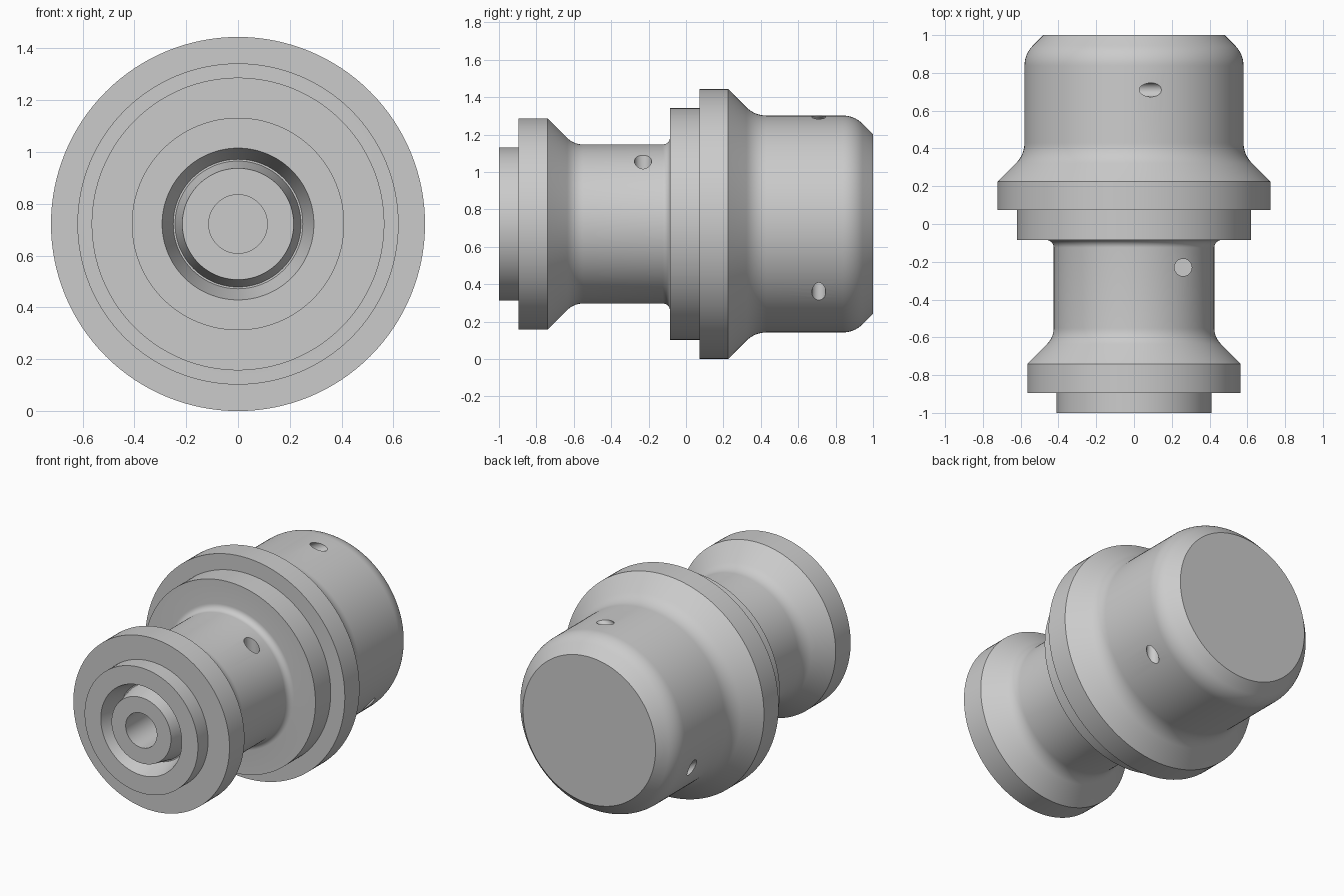
import bpy, bmesh
from math import radians, cos, sin, tan, pi
from mathutils import Vector, Matrix

cube = bpy.data.objects.get("Cube")
if cube:
    bpy.data.objects.remove(cube, do_unlink=True)

AXIS_Z = 0.722

metal = bpy.data.materials.new("plain grey metal")
metal.use_nodes = True
grey = (0.6, 0.6, 0.6, 1)
metal.diffuse_color = grey
metal.node_tree.nodes["Principled BSDF"].inputs["Base Color"].default_value = grey


def add_object(name, bm):
    mesh = bpy.data.meshes.new(name)
    bm.to_mesh(mesh)
    bm.free()
    mesh.materials.append(metal)
    obj = bpy.data.objects.new(name, mesh)
    bpy.context.collection.objects.link(obj)
    return obj


def rounded(corners, steps=8):
    """Turn (y, radius, fillet) corners into a profile with fillet arcs."""
    points = []
    for i, (y, r, fillet) in enumerate(corners):
        p = Vector((y, r))
        if not fillet:
            points.append(p)
            continue
        a = (Vector(corners[i - 1][:2]) - p).normalized()
        b = (Vector(corners[i + 1][:2]) - p).normalized()
        half = a.angle(b) / 2
        centre = p + (a + b).normalized() * fillet / sin(half)
        start = (p + a * fillet / tan(half) - centre).normalized()
        end = (p + b * fillet / tan(half) - centre).normalized()
        for k in range(steps + 1):
            points.append(centre + start.slerp(end, k / steps) * fillet)
    return points


def lathe(name, profile, segments=128):
    """Revolve a profile about the lengthwise axis."""
    bm = bmesh.new()
    verts = [bm.verts.new((r, y, 0)) for y, r in profile]
    edges = [bm.edges.new(pair) for pair in zip(verts, verts[1:])]
    bmesh.ops.spin(bm, geom=verts + edges, cent=(0, 0, 0), axis=(0, 1, 0),
                   angle=2 * pi, steps=segments, use_merge=True)
    bmesh.ops.remove_doubles(bm, verts=bm.verts, dist=1e-5)
    bmesh.ops.recalc_face_normals(bm, faces=bm.faces)
    bmesh.ops.translate(bm, verts=bm.verts, vec=(0, 0, AXIS_Z))
    return add_object(name, bm)


def drill(target, angle, y, radius, surface, direction, depth):
    """Cut a blind hole entering the surface at an angle around the axis."""
    a, d = radians(angle), radians(direction)
    out = Vector((cos(d), 0, sin(d)))
    entry = Vector((cos(a) * surface, y, AXIS_Z + sin(a) * surface))
    bm = bmesh.new()
    turn = out.to_track_quat('Z', 'Y').to_matrix().to_4x4()
    bmesh.ops.create_cone(bm, cap_ends=True, segments=32, radius1=radius,
                          radius2=radius, depth=depth * 2,
                          matrix=Matrix.Translation(entry) @ turn)
    cutter = add_object("hole_cutter", bm)
    cutter.hide_render = True
    cut = target.modifiers.new("hole", 'BOOLEAN')
    cut.operation = 'DIFFERENCE'
    cut.solver = 'EXACT'
    cut.object = cutter
    bpy.context.view_layer.objects.active = target
    bpy.ops.object.modifier_apply(modifier=cut.name)
    bpy.data.objects.remove(cutter, do_unlink=True)


# Turned body: centre bore, pin, annular groove, front boss and flanges, rear cap
body = lathe("turned_body", rounded([
    (-0.70, 0, 0), (-0.70, 0.113, 0), (-1, 0.113, 0),
    (-1, 0.215, 0), (-0.86, 0.243, 0), (-0.86, 0.25, 0), (-1, 0.293, 0),
    (-1, 0.41, 0), (-0.895, 0.41, 0),
    (-0.895, 0.565, 0), (-0.74, 0.565, 0),
    (-0.60, 0.425, 0.12), (-0.085, 0.425, 0.04),
    (-0.085, 0.62, 0), (0.073, 0.62, 0),
    (0.073, 0.722, 0), (0.225, 0.722, 0),
    (0.367, 0.58, 0.15), (0.90, 0.58, 0.15),
    (1, 0.48, 0), (1, 0, 0)]))

# Vertical hole in the neck
drill(body, 52.3, -0.23, 0.046, 0.425, 90, 0.2)

# Three slanted holes around the rear body
for i in range(3):
    around = -39 + i * 120
    drill(body, around, 0.71, 0.037, 0.58, around - 51, 0.2)

# Smooth shading with crisp machined edges
bpy.ops.object.select_all(action='DESELECT')
body.select_set(True)
bpy.context.view_layer.objects.active = body
bpy.ops.object.shade_smooth_by_angle(angle=radians(25))
